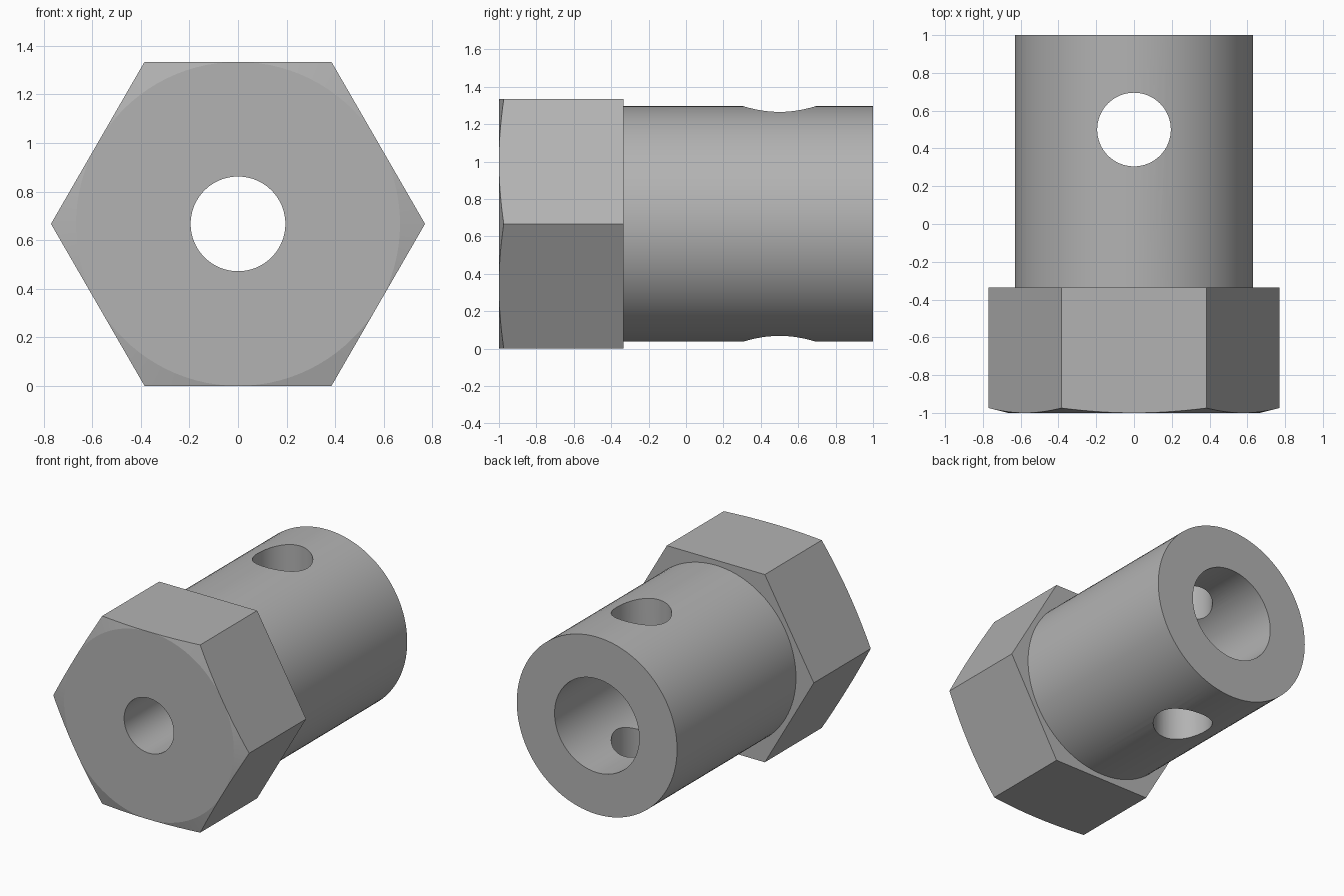
import bpy
import bmesh
from math import cos, sin, tau, radians
from mathutils import Matrix, Vector

cube = bpy.data.objects.get("Cube")
if cube:
    bpy.data.objects.remove(cube, do_unlink=True)

AXIS_Z = 0.667       # height of the main axis
HEX_RADIUS = 0.77
HEX_BACK = -0.335
PIN_RADIUS = 0.195

steel = bpy.data.materials.new("plain grey steel")
steel.use_nodes = True
GREY = (0.45, 0.45, 0.45, 1)
steel.diffuse_color = GREY
steel.node_tree.nodes["Principled BSDF"].inputs["Base Color"].default_value = GREY

ALONG_Y = Matrix.Translation((0, 0, AXIS_Z)) @ Matrix.Rotation(radians(90), 4, "X")


def turned(name, profile, sides=96, place=ALONG_Y):
    """Solid turned from (radius, distance along axis) points, with flat ends."""
    bm = bmesh.new()
    rings = [[bm.verts.new(place @ Vector((r * cos(tau * i / sides), r * sin(tau * i / sides), d)))
              for i in range(sides)] for r, d in profile]
    for a, b in zip(rings, rings[1:]):
        for i in range(sides):
            j = (i + 1) % sides
            bm.faces.new((a[i], a[j], b[j], b[i]))
    bm.faces.new(rings[0])
    bm.faces.new(rings[-1])
    bmesh.ops.recalc_face_normals(bm, faces=bm.faces)
    mesh = bpy.data.meshes.new(name)
    bm.to_mesh(mesh)
    bm.free()
    mesh.materials.append(steel)
    obj = bpy.data.objects.new(name, mesh)
    bpy.context.collection.objects.link(obj)
    return obj


def combine(target, tool, operation):
    """Apply a boolean and discard the tool."""
    mod = target.modifiers.new(operation, "BOOLEAN")
    mod.operation, mod.solver, mod.object = operation, "EXACT", tool
    bpy.context.view_layer.objects.active = target
    bpy.ops.object.modifier_apply(modifier=mod.name)
    bpy.data.objects.remove(tool, do_unlink=True)


# Hexagonal head, its front corners trimmed by a shallow cone
body = turned("hex_coupling", [(HEX_RADIUS, -HEX_BACK), (HEX_RADIUS, 1)], 6)
cone = turned("corner_trim", [(0.9, 0), (0.9, 0.942), (0.667, 1)])
combine(body, cone, "INTERSECT")

# Round sleeve behind the head
combine(body, turned("sleeve", [(0.63, 0.5), (0.63, -1)]), "UNION")

# Narrow front hole, wide rear bore and vertical cross hole
combine(body, turned("front_hole", [(PIN_RADIUS, 0), (PIN_RADIUS, 1.2)]), "DIFFERENCE")
combine(body, turned("rear_bore", [(0.333, 0.333), (0.333, -1.2)]), "DIFFERENCE")
cross = turned("cross_hole", [(PIN_RADIUS, -0.2), (PIN_RADIUS, 1.6)], 64,
               Matrix.Translation((0, 0.5, 0)))
combine(body, cross, "DIFFERENCE")

# Smooth round walls, crisp edges
bpy.ops.object.select_all(action="DESELECT")
body.select_set(True)
bpy.context.view_layer.objects.active = body
bpy.ops.object.shade_smooth_by_angle(angle=radians(12))
